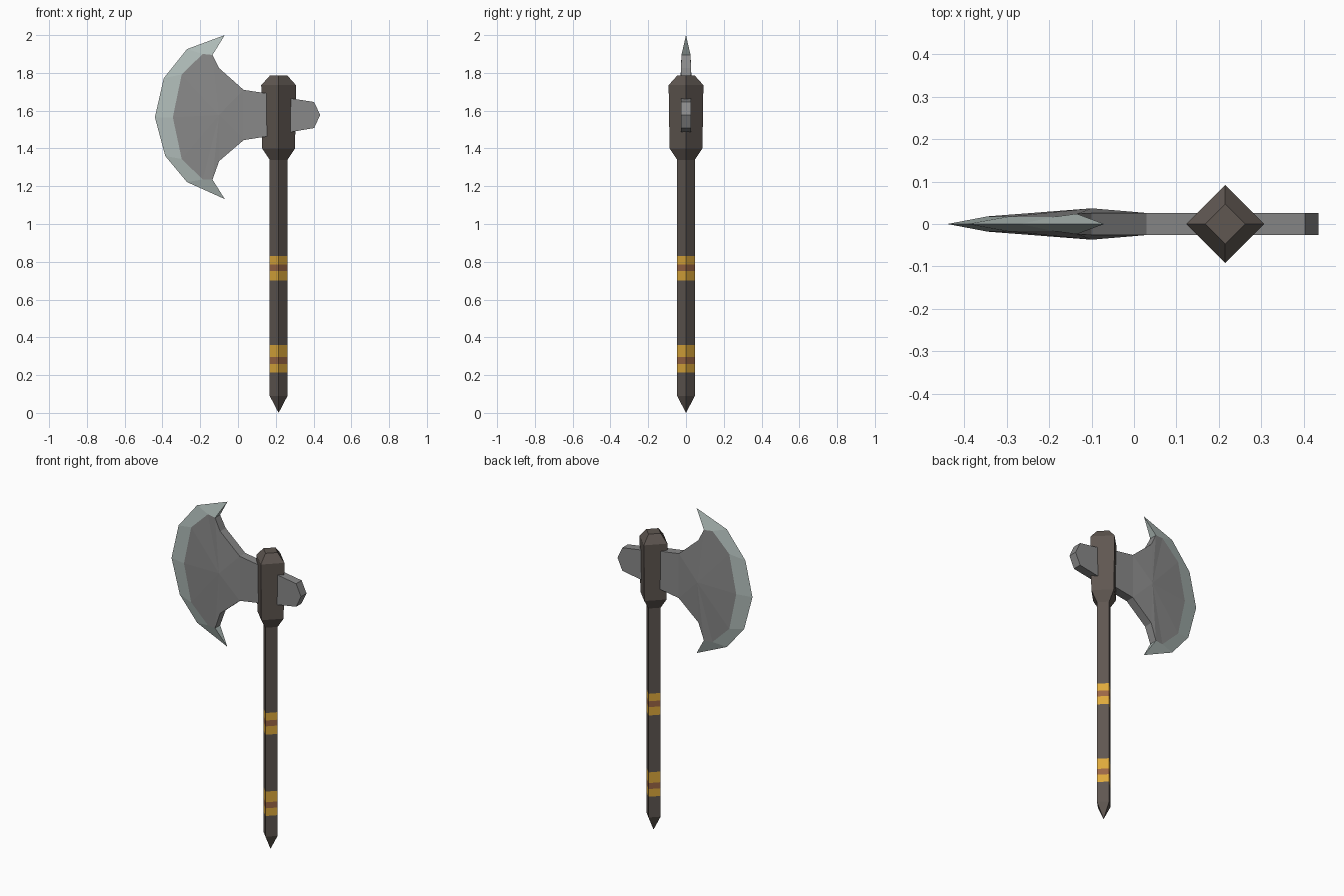
import bpy, bmesh, math

if "Cube" in bpy.data.objects:
    bpy.data.objects.remove(bpy.data.objects["Cube"])


def material(name, rgb):
    m = bpy.data.materials.new(name)
    m.diffuse_color = (*rgb, 1.0)
    m.use_nodes = True
    m.node_tree.nodes["Principled BSDF"].inputs["Base Color"].default_value = m.diffuse_color
    return m


WOOD = material("dark wood", (0.115, 0.095, 0.083))
GOLD = material("gold wrap", (0.73, 0.40, 0.045))
LEATHER = material("brown leather", (0.33, 0.135, 0.06))
IRON = material("grey iron", (0.25, 0.25, 0.25))
STEEL = material("pale steel", (0.43, 0.50, 0.48))


def finish(name, bm, mats):
    bmesh.ops.recalc_face_normals(bm, faces=bm.faces)
    mesh = bpy.data.meshes.new(name)
    bm.to_mesh(mesh)
    bm.free()
    for m in mats:
        mesh.materials.append(m)
    obj = bpy.data.objects.new(name, mesh)
    bpy.context.collection.objects.link(obj)
    return obj


# Handle: four-sided turned profile with collar; wraps are coloured by height
R, CX = 0.047, 0.215
bands = [(0.214, 0.26, 1), (0.26, 0.296, 2), (0.296, 0.36, 1),
         (0.70, 0.75, 1), (0.75, 0.785, 2), (0.785, 0.83, 1)]
heights = sorted({z for b in bands for z in b[:2]})
profile = [(R, 0.09)] + [(R, z) for z in heights]
profile += [(R, 1.34), (0.087, 1.40), (0.092, 1.735), (0.047, 1.785)]

bm = bmesh.new()
rings = [[bm.verts.new((CX + r * math.cos(k * math.pi / 2),
                        r * math.sin(k * math.pi / 2), z)) for k in range(4)]
         for r, z in profile]
tip = bm.verts.new((CX, 0, 0))
for k in range(4):
    n = (k + 1) % 4
    bm.faces.new((tip, rings[0][n], rings[0][k]))
    for a, b in zip(rings, rings[1:]):
        bm.faces.new((a[k], a[n], b[n], b[k]))
bm.faces.new(rings[-1])
for f in bm.faces:
    z = f.calc_center_median().z
    f.material_index = next((m for lo, hi, m in bands if lo < z < hi), 0)
finish("handle", bm, [WOOD, GOLD, LEATHER])

# Axe head: sharp rim, bevel line, and the neck running through to the poll
rim = [(-0.07, 2.0), (-0.27, 1.926), (-0.393, 1.772), (-0.44, 1.565),
       (-0.385, 1.36), (-0.27, 1.222), (-0.07, 1.132)]
bevel = [(-0.135, 1.895, 0.024), (-0.187, 1.90, 0.017), (-0.298, 1.792, 0.017),
         (-0.345, 1.565, 0.018), (-0.298, 1.344, 0.017), (-0.187, 1.236, 0.017),
         (-0.135, 1.235, 0.024)]
neck_low = [(-0.10, 1.333), (0.03, 1.444), (0.15, 1.463), (0.28, 1.487), (0.403, 1.508)]
neck_high = [(0.403, 1.646), (0.28, 1.665), (0.15, 1.692), (0.03, 1.71), (-0.10, 1.825)]
T = 0.026

bm = bmesh.new()
edge = [bm.verts.new((x, 0, z)) for x, z in rim]
sides = []
for s in (-1, 1):
    bev = [bm.verts.new((x, s * t, z)) for x, z, t in bevel]
    low = [bm.verts.new((x, s * T, z)) for x, z in neck_low]
    end = bm.verts.new((0.435, s * T, 1.577))
    high = [bm.verts.new((x, s * T, z)) for x, z in neck_high]
    mid = bm.verts.new((-0.10, s * 0.037, 1.577))
    # Bevelled cutting edge
    for i in range(6):
        bm.faces.new((edge[i], edge[i + 1], bev[i + 1], bev[i])).material_index = 1
    # Cheek fans out from its thickest point
    fan = [high[3], high[4]] + bev + [low[0], low[1]]
    for a, b in zip(fan, fan[1:] + fan[:1]):
        bm.faces.new((mid, a, b))
    # Neck and poll
    for i in range(1, 4):
        bm.faces.new((low[i], low[i + 1], high[3 - i], high[4 - i]))
    bm.faces.new((low[4], end, high[0]))
    sides.append([bev[-1]] + low + [end] + high + [bev[0]])

# Rim between both sides, and the ends of the two horns
front, back = sides
for i in range(len(front) - 1):
    bm.faces.new((front[i], front[i + 1], back[i + 1], back[i]))
for e, i in ((edge[0], -1), (edge[-1], 0)):
    bm.faces.new((e, front[i], back[i])).material_index = 1
finish("axe_head", bm, [IRON, STEEL])
